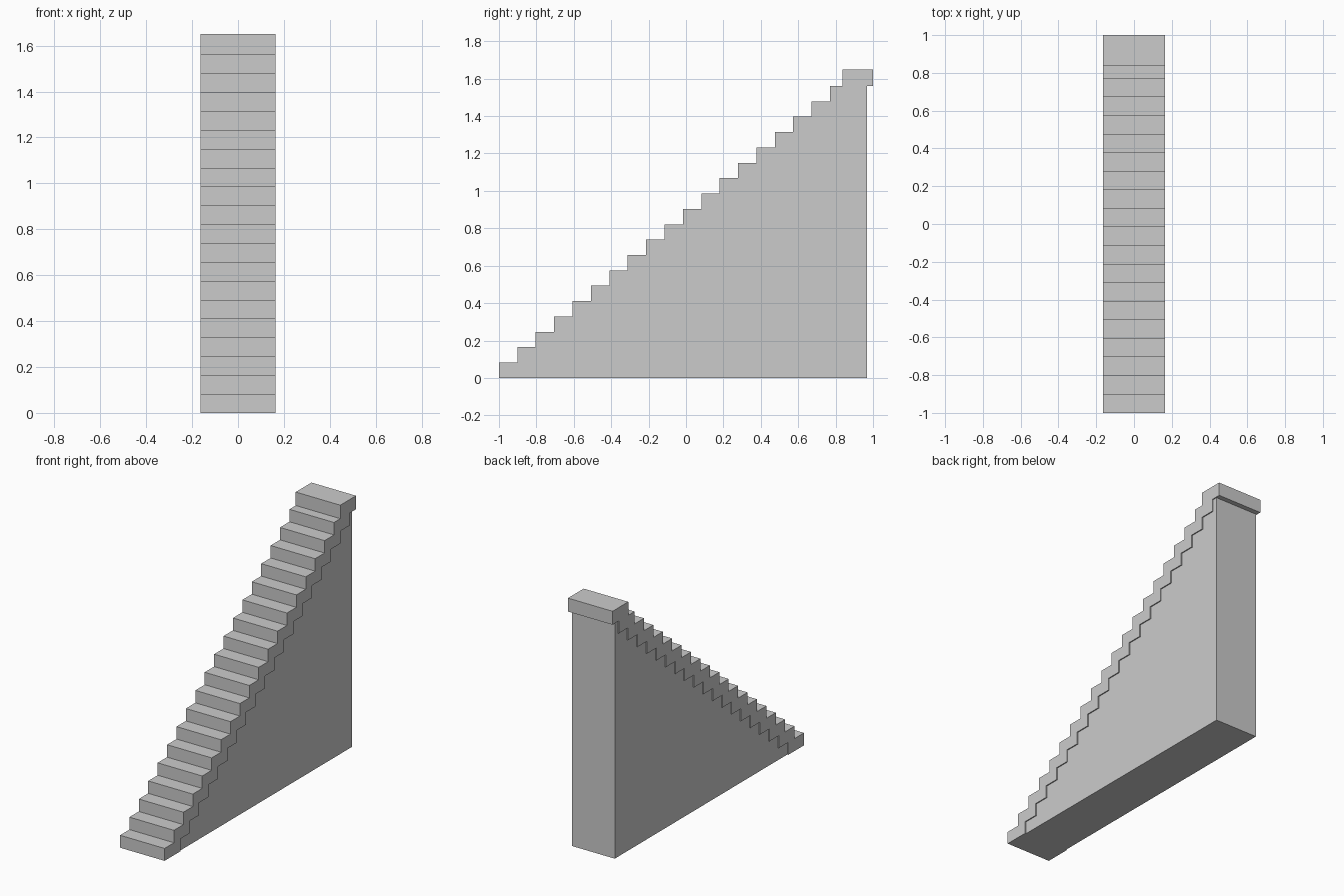
import bpy, bmesh

if "Cube" in bpy.data.objects:
    bpy.data.objects.remove(bpy.data.objects["Cube"])

STEPS = 19
RUN, RISE = 1.77 / 18, 1.561 / 19
DEPTH = 0.165            # each step overlaps the next one
TOP = STEPS * RISE
HALF, INSET = 0.163, 0.007
BACK = 0.967


def extrude_profile(name, profile, half):
    """Extrude a (y, z) outline symmetrically along x."""
    bm = bmesh.new()
    face = bm.faces.new([bm.verts.new((-half, y, z)) for y, z in profile])
    ext = bmesh.ops.extrude_face_region(bm, geom=[face])
    verts = [g for g in ext["geom"] if isinstance(g, bmesh.types.BMVert)]
    bmesh.ops.translate(bm, verts=verts, vec=(2 * half, 0, 0))
    bmesh.ops.recalc_face_normals(bm, faces=bm.faces)
    mesh = bpy.data.meshes.new(name)
    bm.to_mesh(mesh)
    bm.free()
    obj = bpy.data.objects.new(name, mesh)
    bpy.context.collection.objects.link(obj)
    return obj


# Zigzag lines above and below the flight
upper, lower = [], []
for i in range(STEPS):
    y = -1 + i * RUN
    upper += [(y, i * RISE), (y, (i + 1) * RISE)]
    lower += [(y + DEPTH, i * RISE), (y + DEPTH, (i + 1) * RISE)]

# Stepped flight ending in the overhanging landing
landing = [(0.836, TOP), (0.836, 1.65), (1, 1.65), (1, TOP)]
extrude_profile("stair_treads", upper + landing + lower[::-1], HALF)

# Slightly narrower supporting wall below the flight
extrude_profile("support_wall", lower + [(BACK, TOP), (BACK, 0)], HALF - INSET)
